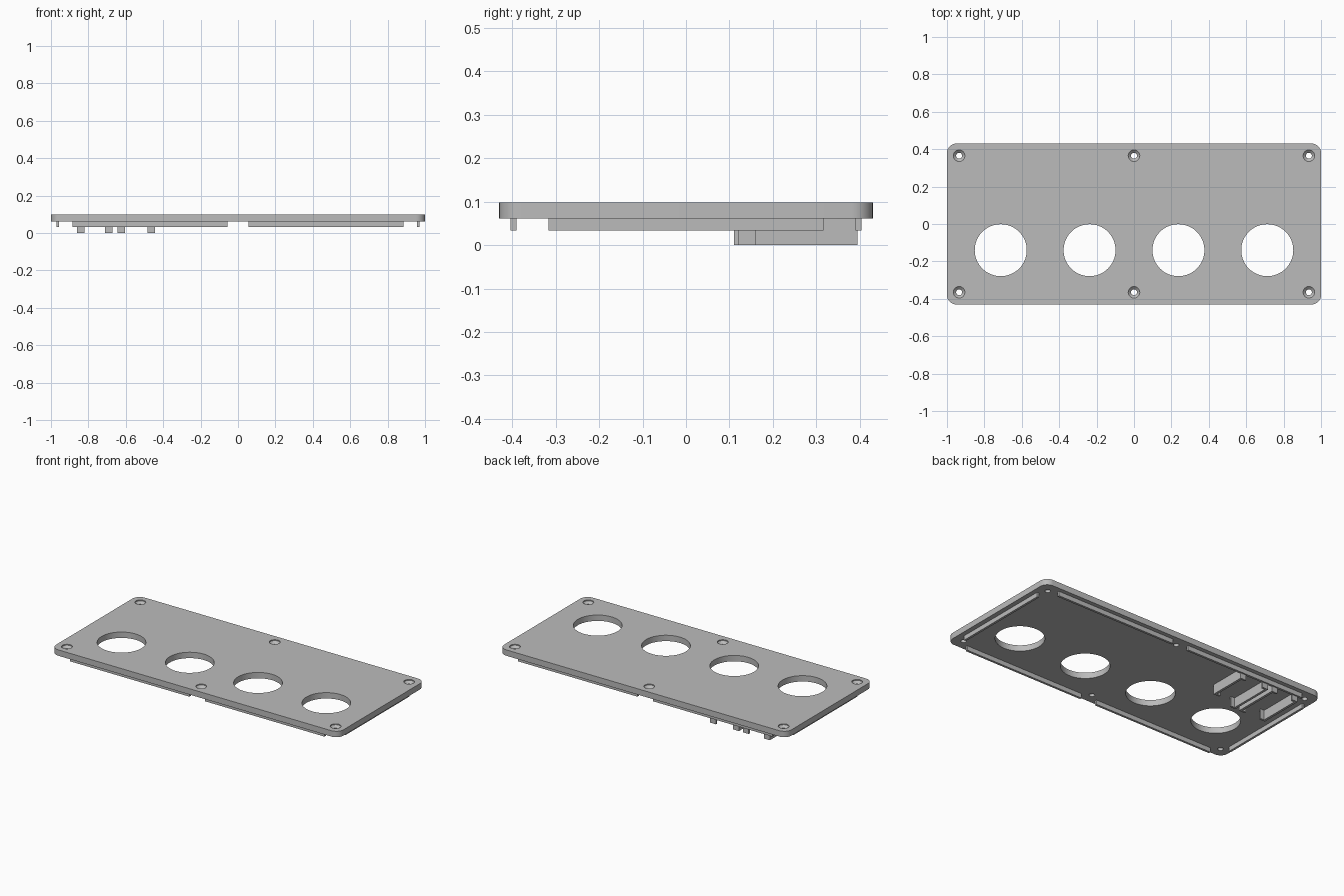
import bpy, bmesh, math

if "Cube" in bpy.data.objects:
    bpy.data.objects.remove(bpy.data.objects["Cube"])

grey = bpy.data.materials.new("plain grey")
grey.diffuse_color = (0.5, 0.5, 0.5, 1)
grey.use_nodes = True
grey.node_tree.nodes["Principled BSDF"].inputs["Base Color"].default_value = grey.diffuse_color


def finish(name, bm):
    bmesh.ops.recalc_face_normals(bm, faces=bm.faces)
    me = bpy.data.meshes.new(name)
    bm.to_mesh(me)
    bm.free()
    me.materials.append(grey)
    ob = bpy.data.objects.new(name, me)
    bpy.context.collection.objects.link(ob)
    return ob


def box(name, x0, x1, y0, y1, z0, z1):
    bm = bmesh.new()
    bmesh.ops.create_cube(bm, size=1)
    for v in bm.verts:
        v.co.x = x1 if v.co.x > 0 else x0
        v.co.y = y1 if v.co.y > 0 else y0
        v.co.z = z1 if v.co.z > 0 else z0
    return finish(name, bm)


def lathe_cutter(name, x, y, profile, n):
    # closed solid from stacked (radius, z) rings
    bm = bmesh.new()
    rings = [[bm.verts.new((x + r * math.cos(2 * math.pi * i / n),
                            y + r * math.sin(2 * math.pi * i / n), z))
              for i in range(n)] for r, z in profile]
    for a, b in zip(rings, rings[1:]):
        for i in range(n):
            j = (i + 1) % n
            bm.faces.new((a[i], a[j], b[j], b[i]))
    bm.faces.new(rings[0])
    bm.faces.new(rings[-1])
    ob = finish(name, bm)
    ob.hide_render = True
    return ob


BASE, TOP = 0.061, 0.098

# panel plate with rounded corners
bm = bmesh.new()
R = 0.05
outline = []
for cx, cy, start in ((1, 1, 0), (-1, 1, 90), (-1, -1, 180), (1, -1, 270)):
    for k in range(9):
        a = math.radians(start + 90 * k / 8)
        outline.append(bm.verts.new((cx * (1 - R) + R * math.cos(a),
                                     cy * (0.43 - R) + R * math.sin(a), BASE)))
face = bm.faces.new(outline)
ext = bmesh.ops.extrude_face_region(bm, geom=[face])
for v in ext["geom"]:
    if isinstance(v, bmesh.types.BMVert):
        v.co.z = TOP
panel = finish("panel", bm)

# large round openings and countersunk screw holes
cutters = [lathe_cutter("opening_cutter", x, -0.14, [(0.139, 0), (0.139, 0.15)], 64)
           for x in (-0.7125, -0.2375, 0.2375, 0.7125)]
for x in (-0.935, 0, 0.935):
    for y in (-0.365, 0.365):
        cutters.append(lathe_cutter("screw_cutter", x, y,
                       [(0.016, 0), (0.016, 0.078), (0.031, 0.092), (0.031, 0.15)], 32))
for c in cutters:
    m = panel.modifiers.new("cut", 'BOOLEAN')
    m.operation, m.solver, m.object = 'DIFFERENCE', 'EXACT', c

# apply the cuts and drop the cutters
dg = bpy.context.evaluated_depsgraph_get()
cut_mesh = bpy.data.meshes.new_from_object(panel.evaluated_get(dg))
panel.modifiers.clear()
panel.data = cut_mesh
for c in cutters:
    bpy.data.objects.remove(c)
bpy.ops.object.select_all(action='DESELECT')
panel.select_set(True)
bpy.context.view_layer.objects.active = panel
bpy.ops.object.shade_smooth_by_angle(angle=math.radians(30))

# locating lips below the edges
LIP = 0.033
for s in (-1, 1):
    for t in (-1, 1):
        box("long_lip", *sorted((s * 0.055, s * 0.885)),
            *sorted((t * 0.390, t * 0.404)), LIP, BASE + 0.002)
    box("end_lip", *sorted((s * 0.957, s * 0.971)), -0.317, 0.317, LIP, BASE + 0.002)

# two board holders: guide walls with inward end stops
for x, side, y0 in ((-0.86, 1, 0.11), (-0.672, -1, 0.11),
                    (-0.645, 1, 0.11), (-0.445, -1, 0.16)):
    box("guide_wall", *sorted((x, x + side * 0.015)), y0, 0.395, 0, BASE + 0.002)
    box("guide_stop", *sorted((x, x + side * 0.04)), y0, y0 + 0.012, 0, BASE + 0.002)
    box("guide_back_stop", *sorted((x, x + side * 0.04)), 0.383, 0.395, 0, BASE + 0.002)
